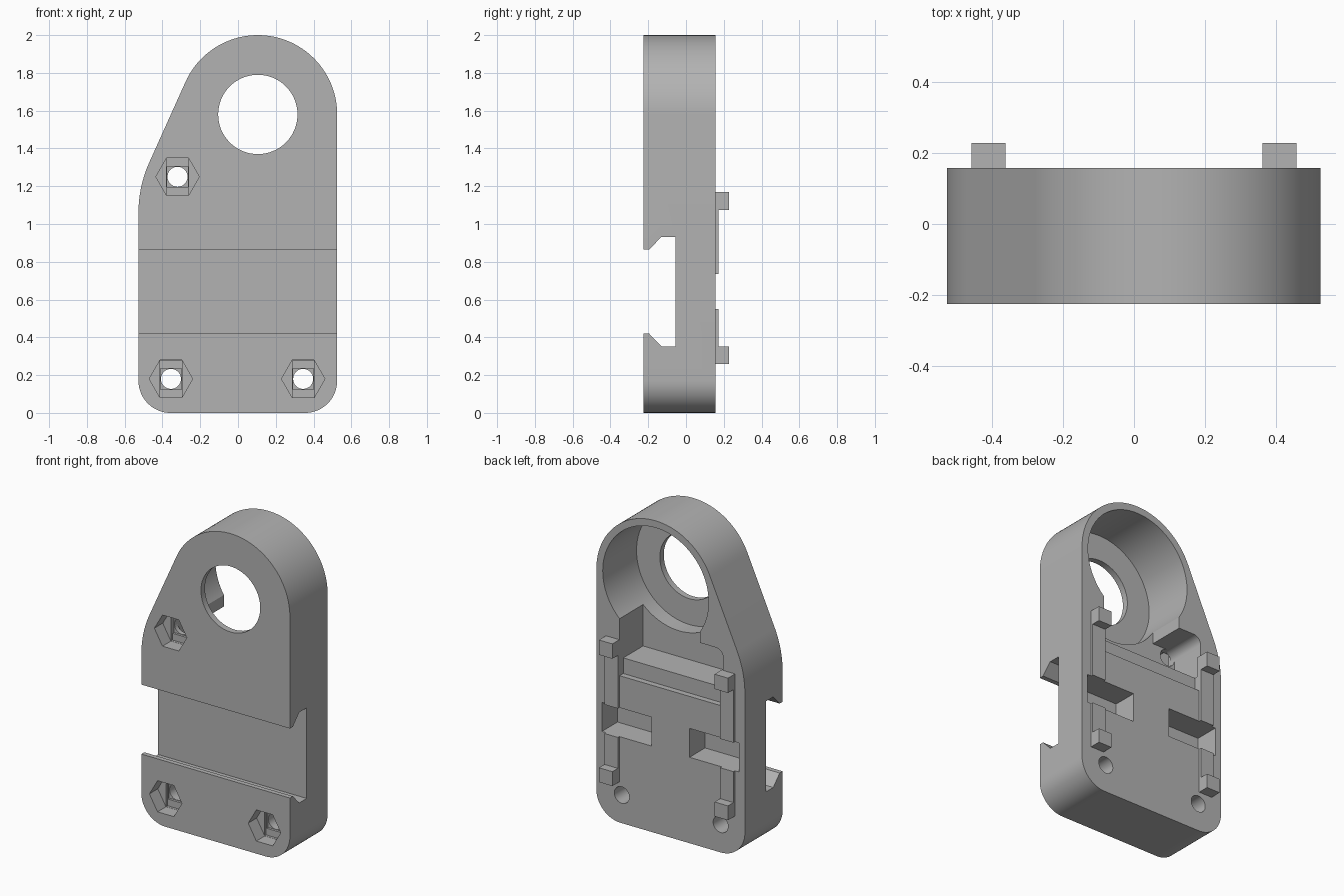
import bpy, bmesh, math

cube = bpy.data.objects.get("Cube")
if cube:
    bpy.data.objects.remove(cube, do_unlink=True)

FRONT, BACK = -0.225, 0.157
EYE = (0.105, 1.58)

grey = bpy.data.materials.new("plain grey")
grey.use_nodes = True
grey.diffuse_color = (0.45, 0.45, 0.45, 1)
grey.node_tree.nodes["Principled BSDF"].inputs["Base Color"].default_value = (0.45, 0.45, 0.45, 1)


def arc(centre, radius, start, end, steps=16):
    angles = [math.radians(start + (end - start) * i / steps) for i in range(steps + 1)]
    return [(centre[0] + radius * math.cos(a), centre[1] + radius * math.sin(a)) for a in angles]


def circle(centre, radius, steps=64):
    return arc(centre, radius, 0, 360, steps)[:-1]


def rect(x0, x1, z0, z1):
    return [(x0, z0), (x1, z0), (x1, z1), (x0, z1)]


def prism(name, outline, lo, hi, axis="y"):
    """Extrude an outline: (x, z) along y, or (y, z) along x."""
    place = (lambda p, d: (p[0], d, p[1])) if axis == "y" else (lambda p, d: (d, p[0], p[1]))
    bm = bmesh.new()
    face = bm.faces.new([bm.verts.new(place(p, lo)) for p in outline])
    moved = bmesh.ops.extrude_face_region(bm, geom=[face])["geom"]
    shift = (0, hi - lo, 0) if axis == "y" else (hi - lo, 0, 0)
    bmesh.ops.translate(bm, vec=shift, verts=[v for v in moved if isinstance(v, bmesh.types.BMVert)])
    bmesh.ops.recalc_face_normals(bm, faces=bm.faces)
    mesh = bpy.data.meshes.new(name)
    bm.to_mesh(mesh)
    bm.free()
    mesh.materials.append(grey)
    obj = bpy.data.objects.new(name, mesh)
    bpy.context.collection.objects.link(obj)
    return obj


def cut(target, outline, lo, hi, axis="y"):
    cutter = prism("cutter", outline, lo, hi, axis)
    cutter.hide_render = True
    mod = target.modifiers.new("cut", "BOOLEAN")
    mod.operation = "DIFFERENCE"
    mod.solver = "EXACT"
    mod.object = cutter
    bpy.context.view_layer.objects.active = target
    bpy.ops.object.modifier_apply(modifier=mod.name)
    bpy.data.objects.remove(cutter, do_unlink=True)


# Body plate: round head, slanted shoulder, rounded foot
outline = (arc((0.355, 0.17), 0.17, -90, 0)
           + arc(EYE, 0.42, 0, 156, 48)
           + arc((0.12, 1.06), 0.647, 156, 180)
           + arc((-0.357, 0.17), 0.17, 180, 270))
body = prism("body", outline, FRONT, BACK)

# Dovetail slot across the front
half = [(-0.3, 0.2225), (-0.195, 0.2225), (-0.13, 0.29), (-0.055, 0.29)]
dovetail = [(y, 0.642 - h) for y, h in half] + [(y, 0.642 + h) for y, h in reversed(half)]
cut(body, dovetail, -1, 1, "x")

# Round back pocket and the eye hole
cut(body, circle(EYE, 0.375, 96), -0.185, 0.4)
cut(body, circle(EYE, 0.21), -0.4, 0.4)

# Stepped cavity below the round pocket, with the shallow strip under it
cavity = ([(0.36, 1.04), (0.36, 1.45), (-0.21, 1.45), (-0.21, 1.303)]
          + arc((-0.32, 1.25), 0.053, 90, 180, 10) + [(-0.373, 1.04)])
cut(body, cavity, -0.08, 0.4)
cut(body, rect(-0.36, 0.36, 0.94, 1.06), 0.12, 0.4)

# Side notches in the back
for side in (-1, 1):
    cut(body, rect(*sorted((side * 0.135, side * 0.485)), 0.55, 0.735), 0.0, 0.4)

# Screw holes with hexagonal nut seats and stepped bridges
for x, z in ((-0.32, 1.25), (-0.355, 0.18), (0.345, 0.18)):
    cut(body, circle((x, z), 0.053, 32), -0.4, 0.4)
    cut(body, rect(x - 0.055, x + 0.055, z - 0.055, z + 0.055), -0.4, -0.11)
    cut(body, rect(x - 0.0575, x + 0.0575, z - 0.0985, z + 0.0985), -0.4, -0.125)
    cut(body, circle((x, z), 0.115, 6), -0.4, -0.14)

parts = [body]

# Rails and end pegs on the back
for label, side in (("left", 1), ("right", -1)):
    x0, x1 = sorted((side * 0.362, side * 0.457))
    for level, rail, peg in (("lower", (0.3, 0.55), (0.26, 0.352)),
                             ("upper", (0.735, 1.1), (1.075, 1.17))):
        parts.append(prism(f"{label}_{level}_rail", rect(x0, x1, *rail), 0.14, 0.172))
        parts.append(prism(f"{label}_{level}_peg", rect(x0, x1, *peg), 0.14, 0.228))

# Smooth curved walls, keep edges crisp
bpy.ops.object.select_all(action="DESELECT")
for part in parts:
    part.select_set(True)
bpy.context.view_layer.objects.active = body
bpy.ops.object.shade_smooth_by_angle(angle=math.radians(20))
